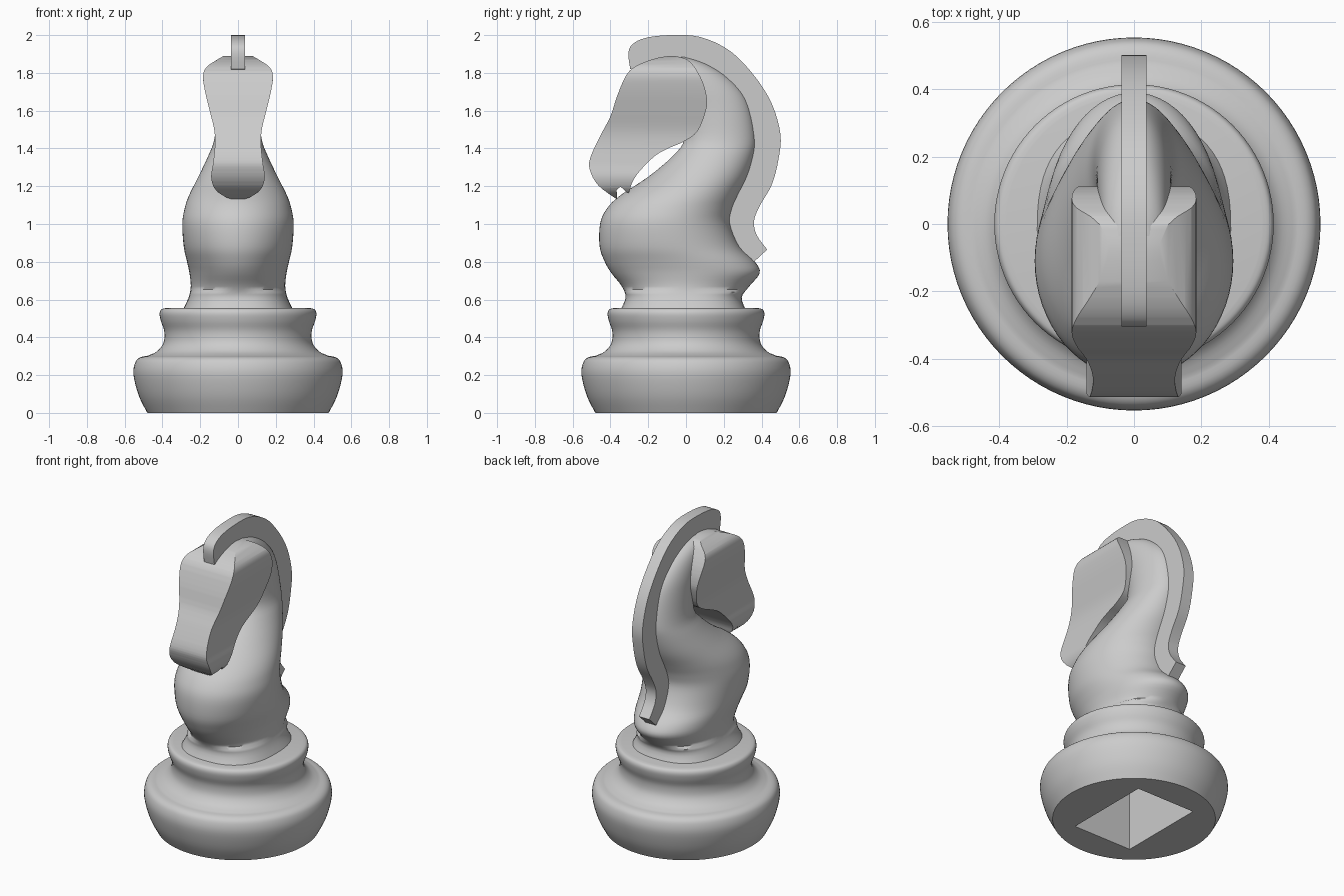
import bpy
import bmesh
from math import cos, sin, pi, radians, copysign
from mathutils import Vector

default_cube = bpy.data.objects.get("Cube")
if default_cube:
    bpy.data.objects.remove(default_cube, do_unlink=True)

grey = bpy.data.materials.new("light_grey")
grey.use_nodes = True
grey.diffuse_color = (0.6, 0.6, 0.6, 1)
grey.node_tree.nodes["Principled BSDF"].inputs["Base Color"].default_value = grey.diffuse_color


def spline(points, steps=4):
    """Catmull-Rom curve through points of any dimension, open ended."""
    pts = [Vector(p) for p in points]
    pts = [pts[0]] + pts + [pts[-1]]
    out = []
    for a, b, c, d in zip(pts, pts[1:], pts[2:], pts[3:]):
        for s in range(steps):
            t = s / steps
            out.append(b + (c - a) * t / 2 + (a * 2 - b * 5 + c * 4 - d) * t * t / 2
                       + (b * 3 - a - c * 3 + d) * t ** 3 / 2)
    return out + [pts[-1]]


def lookup(table, z):
    """Linear interpolation in a table of (z, value), rising in z."""
    for a, b in zip(table, table[1:]):
        if z <= b[0]:
            return a[1] + (b[1] - a[1]) * max(0, z - a[0]) / max(b[0] - a[0], 1e-6)
    return table[-1][1]


def finish(name, bm, angle=35):
    bmesh.ops.recalc_face_normals(bm, faces=bm.faces)
    mesh = bpy.data.meshes.new(name)
    bm.to_mesh(mesh)
    bm.free()
    mesh.materials.append(grey)
    obj = bpy.data.objects.new(name, mesh)
    bpy.context.collection.objects.link(obj)
    bpy.ops.object.select_all(action='DESELECT')
    obj.select_set(True)
    bpy.context.view_layer.objects.active = obj
    bpy.ops.object.shade_smooth_by_angle(angle=radians(angle))
    return obj


def loft(name, rings, angle=35):
    """Skin a stack of closed rings and cap both ends."""
    bm = bmesh.new()
    rows = [[bm.verts.new(p) for p in ring] for ring in rings]
    for low, high in zip(rows, rows[1:]):
        for i in range(len(low)):
            j = (i + 1) % len(low)
            bm.faces.new((low[i], low[j], high[j], high[i]))
    bm.faces.new(rows[0][::-1])
    bm.faces.new(rows[-1])
    return finish(name, bm, angle)


def slab(name, outline, width, cuts=0):
    """Side outline in (y, z), thickened to a half width that depends on z."""
    bm = bmesh.new()
    bm.faces.new([bm.verts.new((0, y, z)) for y, z in outline])
    low, high = (f(z for y, z in outline) for f in (min, max))
    for i in range(1, cuts):
        z = low + (high - low) * i / cuts
        bmesh.ops.bisect_plane(bm, geom=bm.verts[:] + bm.edges[:] + bm.faces[:],
                               plane_co=(0, 0, z), plane_no=(0, 0, 1))
    side = set(bm.verts)
    bmesh.ops.extrude_face_region(bm, geom=bm.faces[:], use_keep_orig=True)
    for v in bm.verts:
        v.co.x = width(v.co.z) * (1 if v in side else -1)
    return finish(name, bm)


# Turned foot: wide drum, waist and collar
drum = spline([(.48, 0), (.525, .09), (.553, .2), (.545, .265), (.52, .293), (.48, .302)])
collar = spline([(.48, .302), (.43, .325), (.395, .37), (.39, .43), (.408, .485),
                 (.415, .525), (.405, .548), (.38, .555)])
SIDES = 96
base = loft("base", [[(r * cos(2 * pi * i / SIDES), r * sin(2 * pi * i / SIDES), z)
                      for i in range(SIDES)] for r, z in drum + collar[1:]])

# Rectangular hollow in the underside
bpy.ops.mesh.primitive_cube_add(size=1, location=(0, 0, .2))
cutter = bpy.context.object
cutter.name = "base_hollow_cutter"
cutter.scale = (.42, .58, .6)
cutter.hide_render = True
hollow = base.modifiers.new("hollow", 'BOOLEAN')
hollow.object = cutter
hollow.solver = 'EXACT'
bpy.context.view_layer.objects.active = base
bpy.ops.object.modifier_apply(modifier=hollow.name)
bpy.data.objects.remove(cutter, do_unlink=True)

# Chest and neck: height, front, back, half width
sections = [(.54, -.35, .32, .295), (.61, -.32, .295, .262), (.67, -.34, .335, .25),
            (.74, -.395, .39, .257), (.8, -.43, .365, .27), (.88, -.457, .285, .287),
            (1, -.455, .235, .295), (1.08, -.42, .245, .283), (1.15, -.35, .275, .26),
            (1.25, -.2, .325, .21), (1.36, -.07, .36, .158), (1.45, -.01, .37, .125),
            (1.6, -.04, .345, .112), (1.7, -.1, .3, .108), (1.79, -.14, .21, .1),
            (1.85, -.16, .11, .085), (1.885, -.14, .01, .05)]


def section(z, front, back, half):
    power = 2 / (2.5 if z < .65 else 2)
    mid, reach = (front + back) / 2, (back - front) / 2
    ring = []
    for i in range(64):
        c, s = cos(pi * i / 32), sin(pi * i / 32)
        ring.append((half * copysign(abs(c) ** power, c),
                     mid + reach * copysign(abs(s) ** power, s), z))
    return ring


loft("neck", [section(*row) for row in spline(sections)], 60)

# Head: flat cheeks whose width follows the height
face = spline([(-.005, 1.877), (-.08, 1.89), (-.19, 1.868), (-.3, 1.81), (-.36, 1.69),
               (-.4, 1.57), (-.455, 1.465), (-.505, 1.355), (-.51, 1.29), (-.465, 1.205),
               (-.365, 1.13)])
jaw = spline([(-.367, 1.18), (-.345, 1.195), (-.305, 1.165), (-.285, 1.22), (-.245, 1.28),
              (-.165, 1.36), (-.095, 1.4), (-.015, 1.435), (.06, 1.49), (.105, 1.6),
              (.11, 1.67), (.085, 1.76), (.035, 1.845), (-.005, 1.877)])
cheeks = spline([(1.13, .03), (1.15, .08), (1.19, .125), (1.25, .142), (1.32, .132),
                 (1.42, .122), (1.5, .126), (1.6, .15), (1.7, .174), (1.78, .185),
                 (1.83, .168), (1.87, .11), (1.89, .075)])
head = slab("head", face + jaw[:-1], lambda z: lookup(cheeks, z), 48)

# Mane: thin crest from forehead to the foot of the neck
crest = spline([(-.295, 1.82), (-.305, 1.9), (-.285, 1.95), (-.215, 1.985), (-.085, 2),
                (.075, 1.99), (.235, 1.915), (.365, 1.78), (.455, 1.635), (.5, 1.475),
                (.49, 1.345), (.455, 1.21), (.39, 1.095), (.36, 1.015), (.375, .94),
                (.43, .865)])
root = spline([(.36, .8), (.26, .9), (.2, 1), (.2, 1.1), (.26, 1.22), (.31, 1.4),
               (.3, 1.55), (.22, 1.7), (.07, 1.81), (-.1, 1.83), (-.22, 1.81)])
slab("mane", crest + root, lambda z: .037)
